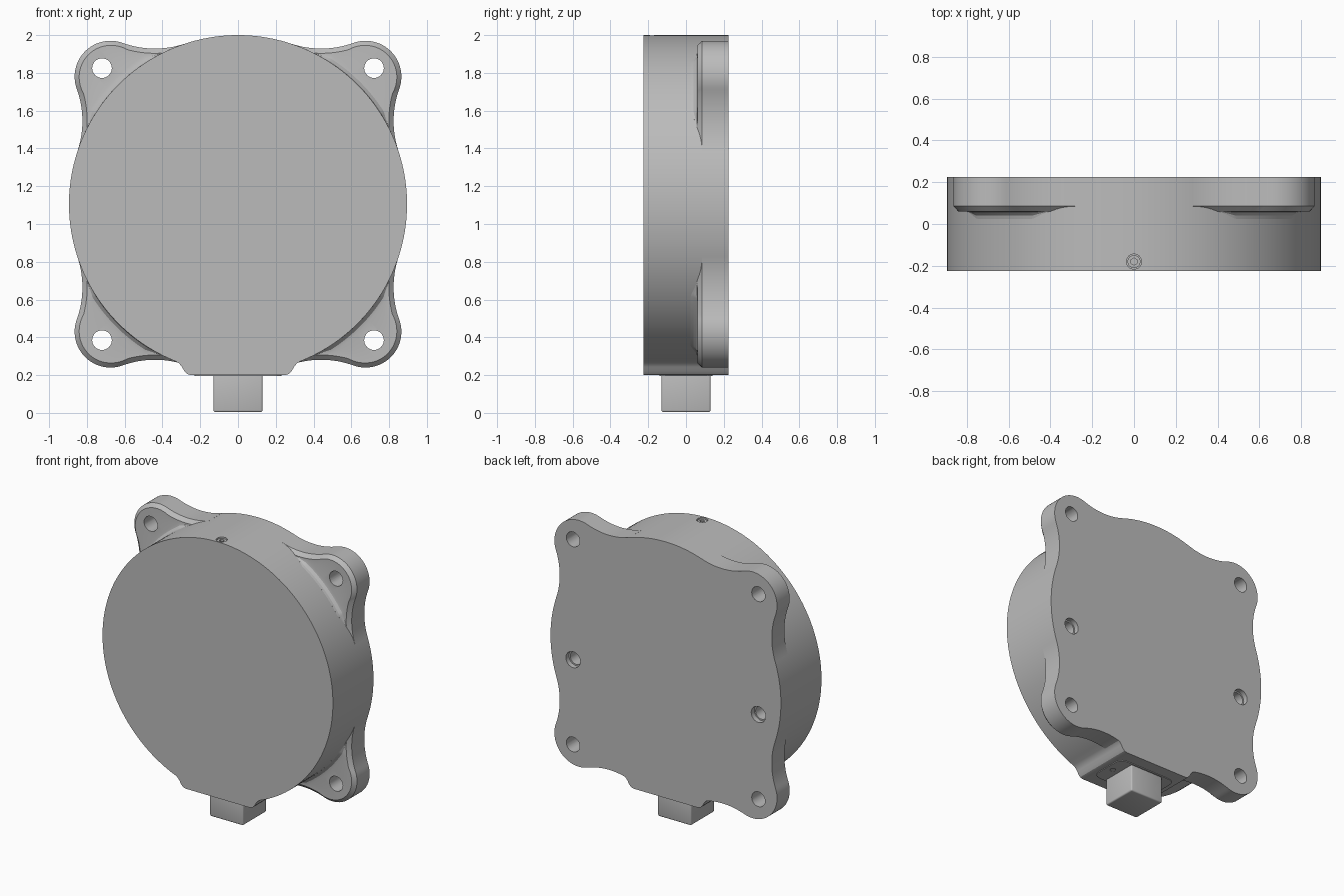
import bpy, bmesh
from math import sin, cos, pi, radians, hypot, atan2, sqrt, acos
from mathutils import Matrix, Vector

if "Cube" in bpy.data.objects:
    bpy.data.objects.remove(bpy.data.objects["Cube"])

# One grey metal for everything
grey = bpy.data.materials.new("cast grey")
grey.use_nodes = True
TONE = (0.5, 0.5, 0.5, 1)
grey.diffuse_color = TONE
grey.node_tree.nodes["Principled BSDF"].inputs["Base Color"].default_value = TONE

R, ZC = 0.895, 1.105          # body radius and centre height
BACK, FRONT = 0.225, -0.225   # depth limits
LUG = 0.06                    # front plane of the lugs
HOLE = 0.72                   # lug hole offset


def finish(name, bm):
    bmesh.ops.remove_doubles(bm, verts=bm.verts, dist=1e-5)
    bmesh.ops.recalc_face_normals(bm, faces=bm.faces)
    mesh = bpy.data.meshes.new(name)
    bm.to_mesh(mesh)
    bm.free()
    mesh.materials.append(grey)
    obj = bpy.data.objects.new(name, mesh)
    bpy.context.collection.objects.link(obj)
    return obj


def cylinder(name, at, radius, depth, axis, sides=32):
    bm = bmesh.new()
    turn = Matrix.Rotation(pi / 2, 4, "X") if axis == "Y" else Matrix()
    bmesh.ops.create_cone(bm, cap_ends=True, segments=sides, radius1=radius, radius2=radius,
                          depth=depth, matrix=Matrix.Translation(at) @ turn)
    return finish(name, bm)


def box(name, at, size, bevel, upright_only=False):
    bm = bmesh.new()
    bmesh.ops.create_cube(bm, size=1, matrix=Matrix.Translation(at) @ Matrix.Diagonal((*size, 1)))
    edges = [e for e in bm.edges
             if not upright_only or abs(e.verts[0].co.z - e.verts[1].co.z) > 1e-4]
    bmesh.ops.bevel(bm, geom=edges, offset=bevel, segments=3, profile=0.5, affect="EDGES")
    return finish(name, bm)


def cut(obj, cutters):
    for cutter in cutters:
        cutter.hide_render = True
        mod = obj.modifiers.new("cut", "BOOLEAN")
        mod.operation, mod.solver, mod.object = "DIFFERENCE", "EXACT", cutter
    graph = bpy.context.evaluated_depsgraph_get()
    graph.update()
    mesh = bpy.data.meshes.new_from_object(obj.evaluated_get(graph))
    obj.modifiers.clear()
    obj.data = mesh
    for cutter in cutters:
        bpy.data.objects.remove(cutter)


# Round body with the flat cable tab at the bottom
tab = [(0.33, 0.273), (0.312, 0.262), (0.296, 0.243), (0.285, 0.222), (0.27, 0.206), (0.25, 0.2)]
start = atan2(tab[0][1] - ZC, tab[0][0])
sweep = pi - 2 * start
outline = [(R * cos(start + sweep * i / 128), ZC + R * sin(start + sweep * i / 128))
           for i in range(129)]
outline += [(-x, z) for x, z in tab[1:]] + tab[:0:-1]
bm = bmesh.new()
face = bm.faces.new([bm.verts.new((x, FRONT, z)) for x, z in outline])
extruded = bmesh.ops.extrude_face_region(bm, geom=[face], use_keep_orig=True)
bmesh.ops.translate(bm, vec=(0, BACK - FRONT, 0),
                    verts=[v for v in extruded["geom"] if isinstance(v, bmesh.types.BMVert)])
body = finish("body", bm)
cutters = [cylinder("screw_bore", (0, -0.18, 2.0), 0.036, 0.07, "Z")]
for side in (-1, 1):
    cutters.append(cylinder("back_bore", (side * HOLE, BACK, 0.98), 0.056, 0.07, "Y"))
    cutters.append(cylinder("back_thread", (side * HOLE, BACK, 0.98), 0.046, 0.25, "Y"))
cut(body, cutters)

# Lug outline: round nose blended into the body by concave arcs
NOSE, BLEND = 0.19, 0.5
reach = 0.675 * sqrt(2)
far = R + BLEND
spread = acos((far ** 2 + reach ** 2 - (NOSE + BLEND) ** 2) / (2 * far * reach))
nose_at = Vector((reach, 0))
blend_at = Vector((far * cos(spread), far * sin(spread)))
to_blend = blend_at - nose_at
nose_end = atan2(to_blend.y, to_blend.x)
half = []                      # (point, outward normal) from nose tip to body
for i in range(17):
    n = Vector((cos(nose_end * i / 16), sin(nose_end * i / 16)))
    half.append((nose_at + NOSE * n, n))
a0, a1 = nose_end + pi, spread + pi
for i in range(1, 21):
    a = a0 + (a1 - a0) * i / 20
    n = Vector((-cos(a), -sin(a)))
    half.append((blend_at - BLEND * n, n))
flip = Vector((1, -1))
rim = [(p * flip, n * flip) for p, n in half[:0:-1]] + half


def lug_section(p, n):
    """Radius and depth pairs: side, chamfered edge, front, fillet to the body."""
    r = p.length
    chamfer = 0.025 / max(n.dot(p) / r, 0.4)
    t = max(min(chamfer, r - R), 0)
    y = LUG + 0.025 * (1 - t / chamfer)
    w = min(0.035, max(r - t - R, 0) * 0.6)
    return [(R - 0.012, BACK), (r, BACK), (r, LUG + 0.025), (r - t, y), (R + w, y),
            (R + 0.55 * w, y - 0.1 * w), (R + 0.1 * w, y - 0.55 * w), (R, y - w),
            (R - 0.012, y - w)]


def lug(name, sx, sz):
    mid = atan2(sz, sx)
    bm = bmesh.new()
    rings = []
    for p, n in rim:
        a = mid + atan2(p.y, p.x)
        rings.append([bm.verts.new((r * cos(a), y, ZC + r * sin(a)))
                      for r, y in lug_section(p, n)])
    for A, B in zip(rings, rings[1:]):
        for k in range(len(A)):
            j = (k + 1) % len(A)
            bm.faces.new((A[k], A[j], B[j], B[k]))
    bm.faces.new(rings[0])
    bm.faces.new(rings[-1])
    obj = finish(name, bm)
    cut(obj, [cylinder("bolt_hole", (sx * HOLE, 0.14, ZC + sz * HOLE), 0.052, 0.4, "Y")])


for sx, side in ((1, "left"), (-1, "right")):
    for sz, level in ((1, "upper"), (-1, "lower")):
        lug(f"{level}_{side}_lug", sx, sz)

# Set screw with hex socket on top
screw = cylinder("set_screw", (0, -0.18, 1.977), 0.031, 0.03, "Z")
cut(screw, [cylinder("hex_socket", (0, -0.18, 1.995), 0.017, 0.03, "Z", 6)])

# Connector with its mounting plate under the tab
plate = box("connector_plate", (0, 0, 0.199), (0.46, 0.28, 0.008), 0.05, True)
cut(plate, [cylinder("plate_hole", (s * 0.18, 0, 0.199), 0.018, 0.05, "Z", 20) for s in (-1, 1)])
box("connector", (0, 0, 0.11), (0.26, 0.26, 0.212), 0.01)
bpy.context.view_layer.update()

# Smooth shading with sharp edges kept
bpy.ops.object.select_all(action="DESELECT")
for obj in bpy.context.collection.objects:
    if obj.type == "MESH":
        obj.select_set(True)
        bpy.context.view_layer.objects.active = obj
bpy.ops.object.shade_smooth_by_angle(angle=radians(30))
